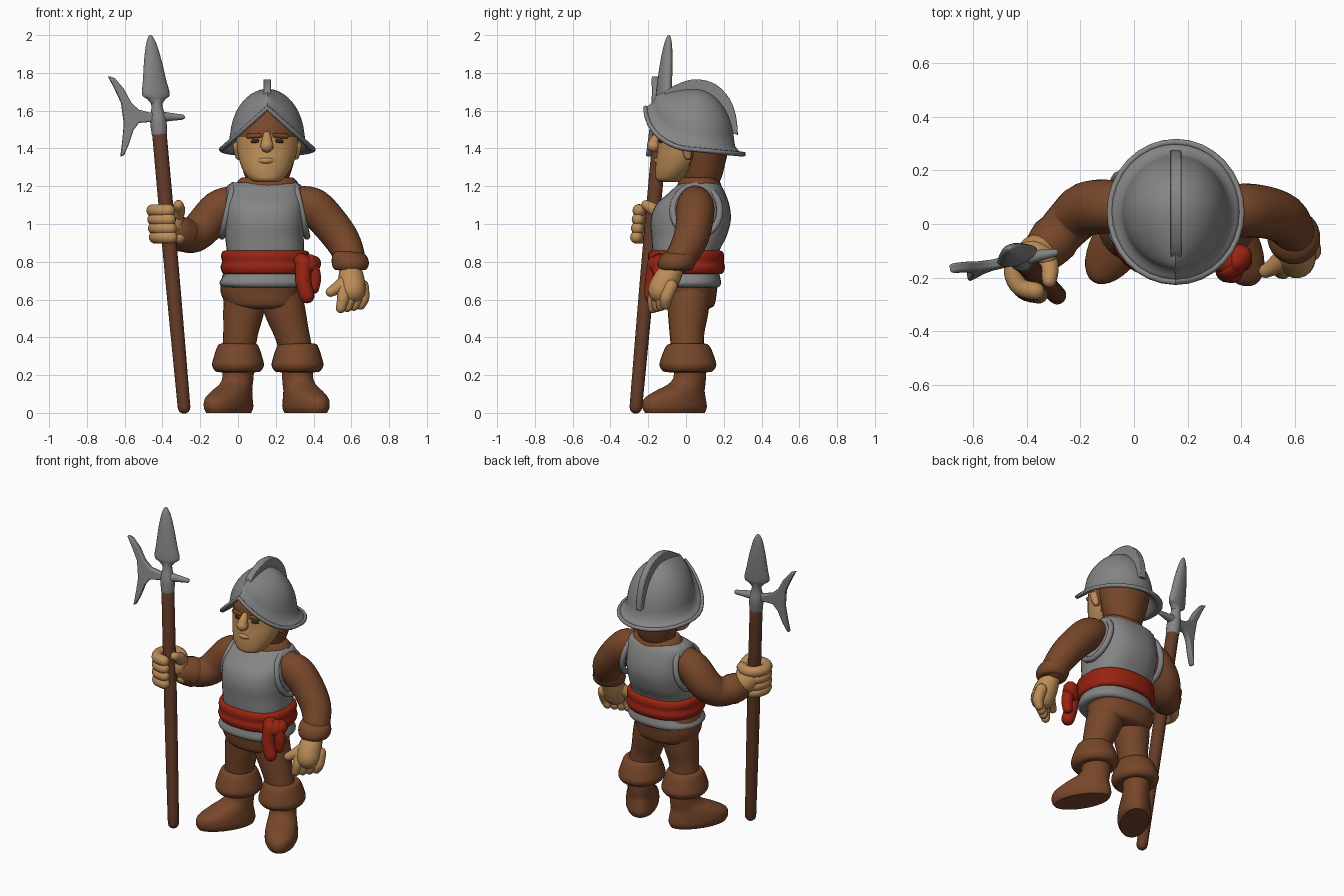
import bpy, bmesh, math
from mathutils import Vector, Matrix

if "Cube" in bpy.data.objects:
    bpy.data.objects.remove(bpy.data.objects["Cube"])


def material(name, rgb):
    m = bpy.data.materials.new(name)
    m.diffuse_color = (*rgb, 1)
    m.use_nodes = True
    m.node_tree.nodes["Principled BSDF"].inputs["Base Color"].default_value = m.diffuse_color
    return m


STEEL = material("steel", (.235, .235, .235))
CLOTH = material("brown cloth", (.185, .062, .023))
WOOD = material("dark wood", (.13, .043, .02))
SKIN = material("skin", (.50, .265, .095))
RED = material("red sash", (.32, .017, .006))
DARK = material("dark sole", (.03, .02, .008))


def finish(name, bm, *mats, angle=50):
    bmesh.ops.recalc_face_normals(bm, faces=bm.faces)
    me = bpy.data.meshes.new(name)
    bm.to_mesh(me)
    bm.free()
    for m in mats:
        me.materials.append(m)
    ob = bpy.data.objects.new(name, me)
    bpy.context.collection.objects.link(ob)
    bpy.ops.object.select_all(action='DESELECT')
    ob.select_set(True)
    bpy.context.view_layer.objects.active = ob
    bpy.ops.object.shade_smooth_by_angle(angle=math.radians(angle))
    return ob


def spline(pts, steps):
    """Catmull-Rom through tuples of any size."""
    P = [Vector(p) for p in pts]
    out = []
    for i in range(len(P) - 1):
        a, b, c, d = P[max(i - 1, 0)], P[i], P[i + 1], P[min(i + 2, len(P) - 1)]
        for k in range(steps):
            t = k / steps
            out.append(.5 * (2 * b + (c - a) * t + (2 * a - 5 * b + 4 * c - d) * t * t
                             + (3 * b - a - 3 * c + d) * t ** 3))
    return out + [P[-1]]


def skin_rings(rings, cap=True):
    bm = bmesh.new()
    vs = [[bm.verts.new(p) for p in r] for r in rings]
    n = len(vs[0])
    for a, b in zip(vs, vs[1:]):
        for i in range(n):
            bm.faces.new((a[i], a[(i + 1) % n], b[(i + 1) % n], b[i]))
    if cap:
        bm.faces.new(vs[0])
        bm.faces.new(vs[-1])
    return bm


def loft(name, rows, *mats, rule=None, place=None, n=32, power=1.0, steps=4):
    """Horizontal oval rings (x, y, z, rx, ry)."""
    def ring(r):
        x, y, z, rx, ry = r
        pts = []
        for i in range(n):
            c, s = math.cos(math.tau * i / n), math.sin(math.tau * i / n)
            pts.append((x + rx * math.copysign(abs(c) ** power, c),
                        y + ry * math.copysign(abs(s) ** power, s), z))
        return pts
    bm = skin_rings([ring(r) for r in spline(rows, steps)])
    bm.normal_update()
    if rule:
        for f in bm.faces:
            f.material_index = rule(f)
    if place:
        bm.transform(place)
    return finish(name, bm, *mats)


def tube(name, pts, mat, n=16, steps=4):
    """Round-ended tube along (x, y, z, radius)."""
    row = [(p.copy().freeze()[:3], p[3]) for p in spline(pts, steps)]
    C, R = [Vector(p) for p, _ in row], [r for _, r in row]
    d0, d1 = (C[0] - C[1]).normalized(), (C[-1] - C[-2]).normalized()
    caps = [(math.sin(a), math.cos(a)) for a in (.45, .9, 1.3)]
    pre = [(C[0] + d0 * R[0] * s, R[0] * c) for s, c in reversed(caps)]
    post = [(C[-1] + d1 * R[-1] * s, R[-1] * c) for s, c in caps]
    path = pre + list(zip(C, R)) + post
    u, rings = None, []
    for i, (p, r) in enumerate(path):
        d = (path[min(i + 1, len(path) - 1)][0] - path[max(i - 1, 0)][0]).normalized()
        u = d.orthogonal() if u is None else u - d * u.dot(d)
        u.normalize()
        v = d.cross(u)
        rings.append([p + r * (math.cos(math.tau * k / n) * u + math.sin(math.tau * k / n) * v)
                      for k in range(n)])
    return finish(name, skin_rings(rings), mat)


def plate(name, outline, thick, mat, put, bevel=.012):
    """Extruded outline; put(u, v, w) gives the position."""
    bm = skin_rings([[put(u, v, w) for u, v in outline] for w in (-thick / 2, thick / 2)])
    ob = finish(name, bm, mat)
    mod = ob.modifiers.new("soft edge", 'BEVEL')
    mod.width, mod.segments, mod.limit_method, mod.angle_limit = bevel, 2, 'ANGLE', .9


# Boots, cuffs and trouser legs
for side, x, hip, turn in (("right", 0.0, .04, -33), ("left", .315, .225, 29)):
    place = Matrix.Translation((x, .02, 0)) @ Matrix.Rotation(math.radians(turn), 4, 'Z')
    loft(side + "_boot", [(0, -.09, 0, .085, .175), (0, -.092, .03, .098, .188), (0, -.09, .075, .097, .18),
                          (0, -.06, .115, .09, .142), (0, -.02, .15, .082, .105), (0, 0, .19, .08, .088),
                          (0, 0, .26, .085, .09)], CLOTH, DARK, place=place,
         rule=lambda f: int(f.normal.z < -.9 and f.calc_center_median().z < .005))
    loft(side + "_boot_cuff", [(x, .01, .215, .09, .10), (x, .01, .22, .118, .13), (x, .01, .25, .137, .15),
                               (x, .01, .29, .13, .142), (x, .01, .345, .112, .12), (x, .01, .365, .098, .10),
                               (x, .01, .365, .07, .07)], CLOTH)
    tube(side + "_trouser_leg", [(hip, .015, .62, .115), ((hip * 2 + x) / 3, .01, .52, .106),
                                 ((hip + x * 2) / 3, .005, .42, .092), (x, .01, .3, .085)], CLOTH, n=24)
loft("hips", [(.13, .015, .55, .12, .1), (.125, .015, .57, .18, .135), (.12, .015, .64, .212, .148),
              (.13, .01, .72, .215, .16), (.14, 0, .78, .2, .16)], CLOTH, power=.85)

# Torso armour and sash
loft("breastplate", [(.145, 0, .78, .2, .17), (.145, 0, .86, .205, .178), (.14, .015, .93, .208, .198),
                     (.14, .025, 1.02, .213, .212), (.14, .035, 1.1, .213, .195), (.14, .06, 1.17, .208, .145),
                     (.14, .068, 1.205, .195, .115), (.14, .07, 1.22, .165, .09)], STEEL, power=.8)
loft("armour_skirt", [(.14, 0, .665, .19, .15), (.14, 0, .668, .222, .175), (.14, 0, .69, .238, .186),
                      (.145, 0, .73, .22, .178), (.145, 0, .78, .2, .17)], STEEL, power=.85)
loft("sash", [(.145, 0, .735, .2, .17), (.145, 0, .74, .225, .195), (.145, 0, .77, .237, .206),
              (.145, 0, .8, .23, .2), (.145, 0, .83, .235, .202), (.145, 0, .855, .225, .192),
              (.145, 0, .862, .19, .16)], RED, power=.85)
tube("sash_knot", [(.335, -.14, .8, .045), (.37, -.14, .78, .055), (.395, -.12, .79, .045)], RED)
tube("sash_tail_front", [(.35, -.16, .79, .045), (.345, -.175, .7, .042), (.365, -.18, .62, .04)], RED)
tube("sash_tail_side", [(.38, -.14, .8, .04), (.405, -.14, .72, .035), (.4, -.14, .66, .03)], RED)
loft("collar", [(.155, .07, 1.16, .17, .12), (.155, .07, 1.2, .168, .118), (.155, .07, 1.225, .158, .108),
                (.155, .065, 1.245, .135, .09), (.155, .065, 1.24, .1, .06)], CLOTH)
# Raised rims where the sleeves leave the armour
for side, x, lean in (("right", -.055, -.03), ("left", .335, .03)):
    ring = [(x + lean * math.cos(a), .055 + .125 * math.sin(a), 1.07 - .135 * math.cos(a), .018)
            for a in [math.tau * i / 12 for i in range(13)]]
    tube(side + "_armhole_rim", ring, STEEL, n=10, steps=2)

# Sleeves
tube("right_sleeve", [(-.02, .06, 1.12, .085), (-.1, .065, 1.08, .1), (-.18, .055, .99, .1),
                      (-.235, .01, .94, .092), (-.29, -.05, .94, .085), (-.325, -.09, .96, .07)], CLOTH, n=24)
tube("right_cuff", [(-.295, -.055, .945, .093), (-.318, -.082, .955, .088)], CLOTH, n=24)
tube("left_sleeve", [(.33, .05, 1.12, .085), (.4, .05, 1.09, .1), (.48, .045, 1.01, .098),
                     (.555, .02, .91, .092), (.595, -.03, .82, .08)], CLOTH, n=24)
loft("left_cuff", [(.595, -.055, .755, .06, .06), (.595, -.055, .76, .085, .085), (.595, -.05, .79, .098, .1),
                   (.59, -.04, .83, .092, .095), (.58, -.025, .855, .07, .075)], CLOTH)


# Polearm: shaft leans, so its axis is a function of height
def axis(z):
    return Vector((-.283 - .09 * z, -.268 + .0885 * z, z))


tube("shaft", [(*axis(.03), .034), (*axis(.75), .039), (*axis(1.48), .039)], WOOD, n=20)
yaw = math.radians(13)


def blade_space(u, v, w):
    c = axis(v)
    d = u - c.x
    return (c.x + d * math.cos(yaw) - w * math.sin(yaw), c.y + d * math.sin(yaw) + w * math.cos(yaw), v)


tube("blade_socket", [(*axis(1.48), .041), (*axis(1.55), .043), (*axis(1.62), .03), (*axis(1.7), .032)], STEEL)
plate("axe_blade", [(-.695, 1.785), (-.66, 1.772), (-.61, 1.715), (-.572, 1.645), (-.53, 1.605), (-.47, 1.59),
                    (-.42, 1.59), (-.42, 1.535), (-.47, 1.54), (-.53, 1.535), (-.56, 1.495), (-.585, 1.42),
                    (-.61, 1.365), (-.627, 1.355), (-.615, 1.45), (-.608, 1.53), (-.622, 1.64), (-.66, 1.72)],
      .036, STEEL, blade_space)
tube("back_spike", [(-.43, -.13, 1.568, .032), (-.36, -.118, 1.567, .022), (-.295, -.107, 1.566, .014)], STEEL)
rows = [(1.63, .025, .025), (1.66, .05, .03), (1.685, .078, .034), (1.76, .066, .034), (1.86, .05, .03),
        (1.95, .03, .02), (1.99, .013, .01), (2.0, .003, .003)]
loft("spear_point", [(0, 0, z, a, b) for z, a, b in rows], STEEL, n=16,
     place=Matrix(((math.cos(.35), -math.sin(.35), -.09, -.283), (math.sin(.35), math.cos(.35), .0885, -.268),
                   (0, 0, 1, 0), (0, 0, 0, 1))))

# Gripping hand
for i in range(4):
    z = .93 + .047 * i
    c = axis(z)
    tube(f"right_finger_{i + 1}", [(c.x + .072 * math.cos(a), c.y + .078 * math.sin(a), z, .034)
                                   for a in [math.radians(40 + 48 * k) for k in range(6)]], SKIN, n=12)
tube("right_palm", [(-.32, -.09, .96, .06), (-.355, -.11, .99, .075), (-.38, -.125, 1.02, .07)], SKIN)
tube("right_thumb", [(-.34, -.11, 1.03, .045), (-.315, -.16, 1.07, .036), (-.315, -.21, 1.1, .027)], SKIN)

# Hanging hand
tube("left_palm", [(.595, -.06, .77, .055), (.6, -.1, .71, .07), (.605, -.13, .65, .072)], SKIN)
for i in range(4):
    x = .552 + .035 * i
    y = -.165 + .022 * i
    tube(f"left_finger_{i + 1}", [(x, y + .02, .67, .036), (x + .005, y - .005, .61, .034),
                                  (x - .008, y - .01, .555 + .006 * i, .027)], SKIN, n=12)
tube("left_thumb", [(.57, -.12, .69, .045), (.525, -.155, .66, .034), (.49, -.175, .64, .026)], SKIN)


# Head: hair covers the back and the brow under the helmet
def hair_rule(f):
    c = f.calc_center_median()
    return int(c.y > .02 or c.z > 1.475 or (abs(c.x - .155) > .1 and c.z > 1.455))


loft("head", [(.15, -.085, 1.222, .05, .045), (.15, -.085, 1.235, .085, .072), (.15, -.06, 1.28, .122, .102),
              (.153, -.03, 1.34, .147, .128), (.155, -.01, 1.4, .16, .14), (.155, .01, 1.46, .165, .158),
              (.155, .03, 1.52, .165, .165), (.155, .05, 1.6, .13, .13)], SKIN, CLOTH, rule=hair_rule, n=40)
loft("back_hair", [(.155, .075, 1.2, .1, .09), (.155, .085, 1.25, .118, .105), (.155, .09, 1.33, .142, .12),
                   (.155, .09, 1.42, .162, .14), (.155, .08, 1.5, .165, .15)], CLOTH)
tube("nose", [(.153, -.145, 1.47, .02), (.153, -.165, 1.44, .028), (.153, -.172, 1.415, .036)], SKIN)
tube("lips", [(.11, -.142, 1.335, .012), (.15, -.155, 1.335, .016), (.19, -.142, 1.335, .012)], SKIN)
for side, s in (("right", -1), ("left", 1)):
    tube(side + "_ear", [(.155 + s * .155, .0, 1.41, .028), (.155 + s * .15, .01, 1.36, .02)], SKIN)
    tube(side + "_eye", [(.155 + s * .05, -.136, 1.44, .011), (.155 + s * .075, -.128, 1.437, .011)], DARK, n=10)
    tube(side + "_brow", [(.155 + s * .04, -.142, 1.468, .013), (.155 + s * .1, -.122, 1.465, .013)], CLOTH, n=10)

# Helmet: brim rises to a peak at the front, dome sits inside it
N = 64


def brim(a):
    front = max(0, -math.cos(a))
    return 1.395 - .025 * max(0, math.cos(a)) + .22 * (1 - abs(math.sin(a))) * (front > 0)


def helmet_ring(rx, ry, lift, dome):
    pts = []
    for i in range(N):
        a = math.tau * i / N
        z = brim(a) + lift
        pts.append((.155 + rx * math.sin(a), .045 + ry * math.cos(a), z + (1.715 - z) * dome))
    return pts


shell = [helmet_ring(.25, .265, 0, 0), helmet_ring(.225, .238, .016, 0), helmet_ring(.203, .215, .04, 0)]
shell += [helmet_ring(.198 * math.cos(t), .21 * math.cos(t), .05, math.sin(t))
          for t in [math.radians(8 + 8 * k) for k in range(11)]]
bm = skin_rings(shell, cap=False)
bm.faces.new([v for v in bm.verts][-N:])
helmet = finish("helmet", bm, STEEL)
mod = helmet.modifiers.new("thickness", 'SOLIDIFY')
mod.thickness, mod.offset = .016, -1
tube("brim_roll", [(*p, .012) for p in helmet_ring(.245, .26, 0, 0)[::2] + helmet_ring(.245, .26, 0, 0)[:1]],
     STEEL, n=8, steps=1)
arc = spline([(-.19, 1.615), (-.15, 1.645), (-.1, 1.71), (.0, 1.758), (.08, 1.764), (.16, 1.738), (.23, 1.665),
              (.265, 1.57), (.275, 1.47)], 3)
plate("helmet_crest", [tuple(p) for p in arc] + [(.2, 1.5), (.05, 1.6), (-.1, 1.6)], .042, STEEL,
      lambda u, v, w: (.155 + w, u, v), bevel=.016)
